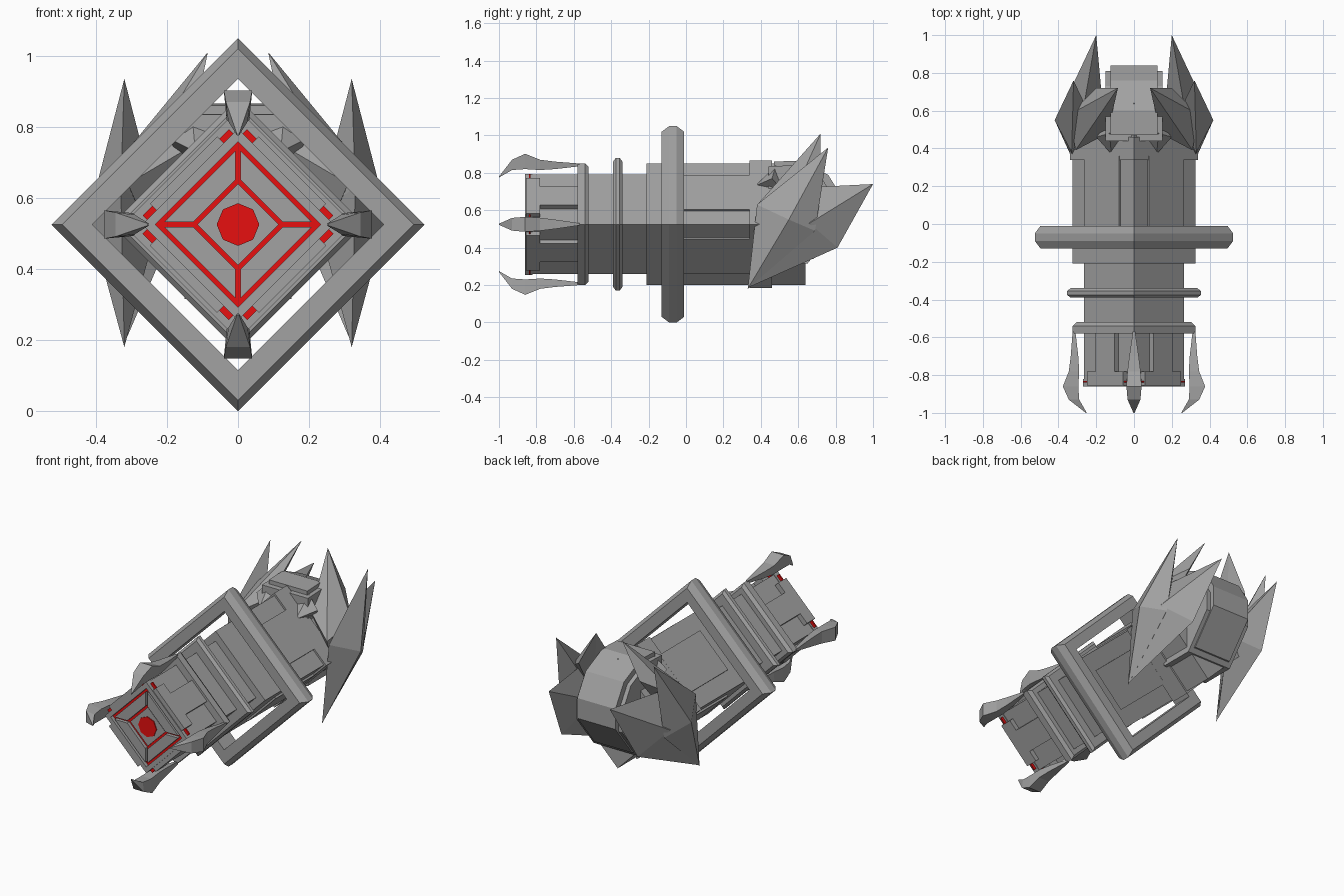
import bpy, bmesh, math
from mathutils import Vector

cube = bpy.data.objects.get("Cube")
if cube:
    bpy.data.objects.remove(cube, do_unlink=True)

CZ = 0.525  # height of the long axis


def material(name, rgb):
    m = bpy.data.materials.new(name)
    m.use_nodes = True
    m.diffuse_color = (*rgb, 1)
    m.node_tree.nodes["Principled BSDF"].inputs["Base Color"].default_value = (*rgb, 1)
    return m


GREY = material("grey metal", (0.36, 0.36, 0.36))
RED = material("red glow", (0.8, 0.005, 0.005))


def finish(name, bm, mat):
    bmesh.ops.recalc_face_normals(bm, faces=bm.faces)
    me = bpy.data.meshes.new(name)
    bm.to_mesh(me)
    bm.free()
    me.materials.append(mat)
    ob = bpy.data.objects.new(name, me)
    bpy.context.scene.collection.objects.link(ob)
    return ob


def loft(name, loops, mat=GREY, closed=False):
    """Skin matching loops; closed joins last to first instead of capping."""
    bm = bmesh.new()
    rows = [[bm.verts.new(p) for p in lp] for lp in loops]
    n = len(rows[0])
    pairs = list(zip(rows, rows[1:])) + ([(rows[-1], rows[0])] if closed else [])
    for a, b in pairs:
        for i in range(n):
            j = (i + 1) % n
            bm.faces.new((a[i], a[j], b[j], b[i]))
    if not closed:
        bm.faces.new(rows[0])
        bm.faces.new(rows[-1])
    return finish(name, bm, mat)


def hull(name, pts, mat=GREY):
    bm = bmesh.new()
    for p in pts:
        bm.verts.new(p)
    bmesh.ops.convex_hull(bm, input=bm.verts)
    return finish(name, bm, mat)


def polygon(y, r, n=4):
    return [(r * math.cos(math.tau * i / n), y, CZ + r * math.sin(math.tau * i / n))
            for i in range(n)]


def diamonds(name, stations, mat=GREY, closed=False):
    return loft(name, [polygon(y, r) for y, r in stations], mat, closed)


def turned(pts, y, angle):
    """Put 2D points (sideways, outward) round the long axis."""
    c, s = math.cos(angle), math.sin(angle)
    return [(u * c + d * s, y, CZ - u * s + d * c) for u, d in pts]


def plate(name, y0, y1, u0, u1, d0, d1, angle, mat=GREY):
    pts = [(u0, d0), (u1, d0), (u1, d1), (u0, d1)]
    return loft(name, [turned(pts, y, angle) for y in (y0, y1)], mat)


# Diamond-section body
diamonds("front_block", [(-0.83, 0.265), (-0.56, 0.265)])
diamonds("front_collar", [(-0.58, 0.325), (-0.54, 0.325), (-0.52, 0.305)])
diamonds("neck", [(-0.53, 0.265), (-0.2, 0.265)])
diamonds("neck_ring", [(-0.39, 0.335), (-0.375, 0.355), (-0.355, 0.355), (-0.34, 0.335)])
diamonds("main_body", [(-0.21, 0.325), (0.64, 0.325)])
diamonds("rear_collar", [(0.34, 0.34), (0.46, 0.34)])
diamonds("floating_ring", [(-0.13, 0.41), (-0.13, 0.495), (-0.09, 0.525),
                           (-0.05, 0.525), (-0.01, 0.495), (-0.01, 0.41)], closed=True)

# Front face: rim, glowing bed, four bars and central eye
diamonds("front_rim", [(-0.82, 0.27), (-0.86, 0.27), (-0.86, 0.233), (-0.82, 0.233)], closed=True)
diamonds("glow_bed", [(-0.838, 0.235), (-0.83, 0.235)], RED)
for k in range(4):
    a = math.radians(45 + 90 * k)
    bar = [(-0.142, 0.152), (0.142, 0.152), (0.084, 0.094), (-0.084, 0.094)]
    loft("face_bar", [turned(bar, y, a) for y in (-0.858, -0.83)])
diamonds("eye_mount", [(-0.845, 0.115), (-0.83, 0.115)])
loft("eye", [polygon(y, 0.06, 8) for y in (-0.85, -0.844)], RED)

# Raised plates on the four sloping sides
for k in range(4):
    a = math.radians(45 + 90 * k)
    plate("front_panel_wide", -0.855, -0.78, -0.134, 0.134, 0.18, 0.217, a)
    plate("front_panel_narrow", -0.78, -0.56, -0.07, 0.07, 0.18, 0.217, a)
    plate("body_panel", -0.02, 0.36, -0.13, 0.13, 0.22, 0.241, a)
    for s in (-1, 1):
        u0, u1 = sorted((s * 0.134, s * 0.172))
        plate("corner_glow", -0.84, -0.832, u0, u1, 0.185, 0.208, a, RED)

# Four claws round the front
CLAW = [(-0.57, 0.31, 0.325, 0.006), (-0.7, 0.295, 0.335, 0.025),
        (-0.78, 0.29, 0.345, 0.035), (-0.86, 0.295, 0.377, 0.04),
        (-0.93, 0.29, 0.345, 0.034), (-1.0, 0.25, 0.255, 0.003)]
for k in range(4):
    loops = []
    for y, lo, hi, w in CLAW:
        sec = [(-w, hi), (w, hi), (w * 0.8, lo), (-w * 0.8, lo)]
        loops.append(turned(sec, y, math.radians(90 * k)))
    loft("claw", loops)

# Rear cowl: a wide inner core with a narrower hood over it
HOOD = [(0.47, 0.86), (0.6, 0.865), (0.76, 0.79), (0.84, 0.66),
        (0.84, 0.54), (0.68, 0.34), (0.47, 0.34)]
loft("rear_hood", [[(x, y, z) for y, z in HOOD] for x in (-0.125, 0.125)])
loft("rear_core", [[(x, y - 0.03, z - 0.025) for y, z in HOOD] for x in (-0.15, 0.15)])

# Crystal spikes, mirrored on both sides
SPIKES = {
    "side_spike": [(0.32, 0.33, 0.18), (0.32, 0.76, 0.935), (0.42, 0.55, 0.55),
                   (0.34, 0.69, 0.49), (0.33, 0.38, 0.63), (0.22, 0.55, 0.55)],
    "rear_spike": [(0.2, 1.0, 0.74), (0.25, 0.81, 0.4), (0.165, 0.62, 0.55),
                   (0.36, 0.66, 0.53), (0.27, 0.6, 0.72), (0.32, 0.34, 0.19)],
    "upper_spike": [(0.085, 0.72, 1.01), (0.31, 0.39, 0.64), (0.34, 0.58, 0.7),
                    (0.2, 0.72, 0.8), (0.14, 0.48, 0.74), (0.25, 0.5, 0.5)],
    "small_tooth": [(0.12, 0.37, 0.73), (0.13, 0.48, 0.84), (0.2, 0.46, 0.77),
                    (0.05, 0.47, 0.8), (0.15, 0.52, 0.7)],
}
for name, pts in SPIKES.items():
    for side, s in (("left", 1), ("right", -1)):
        hull(f"{name}_{side}", [Vector((s * x, y, z)) for x, y, z in pts])
